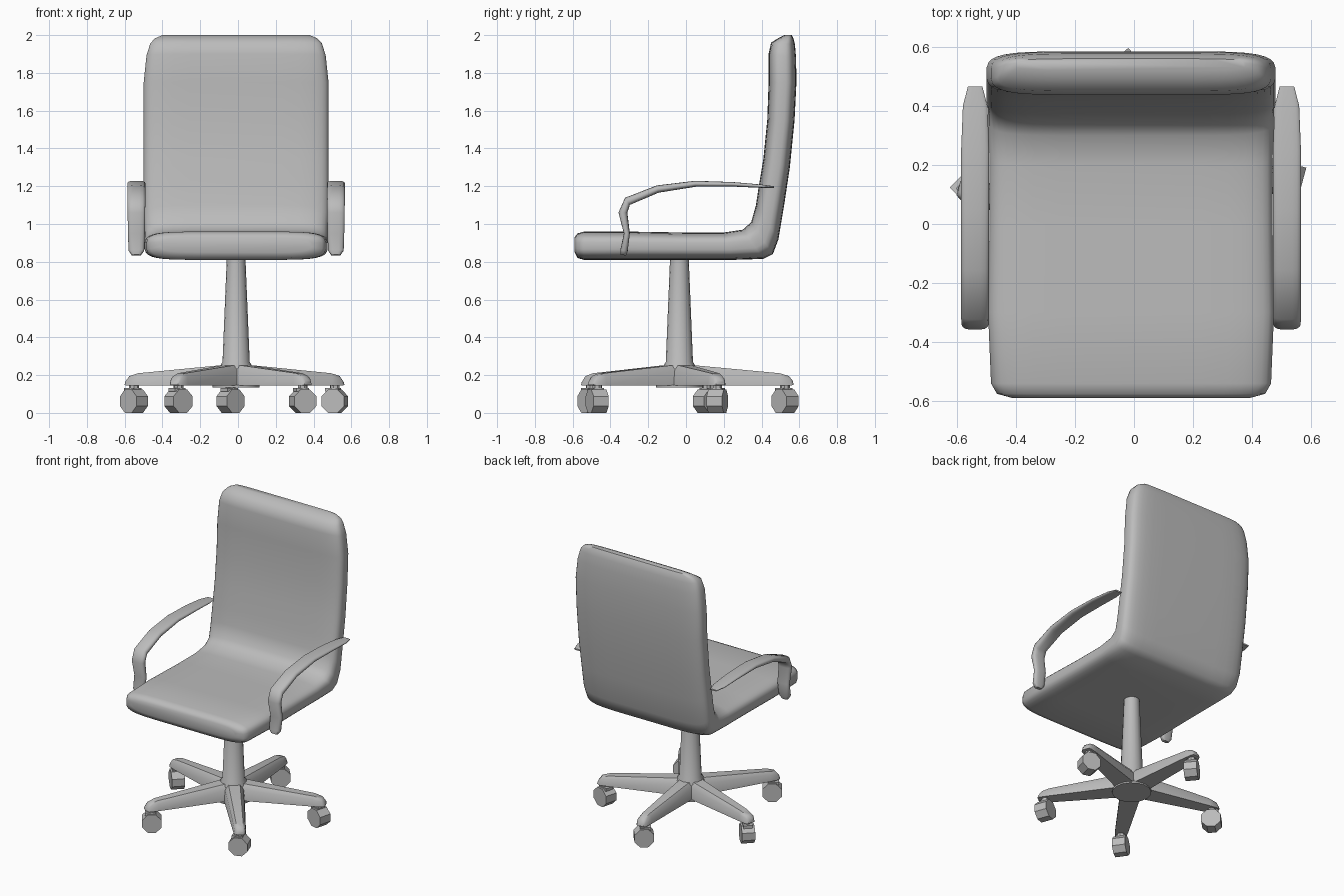
import bpy
import bmesh
from math import sin, cos, pi, radians, copysign
from mathutils import Vector, Matrix

if "Cube" in bpy.data.objects:
    bpy.data.objects.remove(bpy.data.objects["Cube"])

GREY = (0.5, 0.5, 0.5, 1.0)
grey = bpy.data.materials.new("plain_grey")
grey.use_nodes = True
grey.diffuse_color = GREY
grey.node_tree.nodes["Principled BSDF"].inputs["Base Color"].default_value = GREY

HUB = Vector((-0.01, -0.035, 0))
MID = -0.01


def finish(name, bm, angle=40):
    """Turn a bmesh into a shaded grey object."""
    bmesh.ops.recalc_face_normals(bm, faces=bm.faces[:])
    mesh = bpy.data.meshes.new(name)
    bm.to_mesh(mesh)
    bm.free()
    mesh.materials.append(grey)
    obj = bpy.data.objects.new(name, mesh)
    bpy.context.collection.objects.link(obj)
    bpy.ops.object.select_all(action="DESELECT")
    obj.select_set(True)
    bpy.context.view_layer.objects.active = obj
    bpy.ops.object.shade_smooth_by_angle(angle=radians(angle))
    return obj


def rounded(count, pu, pv):
    """Soft rectangular section in the -1..1 square."""
    def soft(v, p):
        return copysign(abs(v) ** p, v)
    angles = [2 * pi * (i + 0.5) / count for i in range(count)]
    return [(soft(cos(a), pu), soft(sin(a), pv)) for a in angles]


def loft(name, stations, section, x=0, angle=40):
    """Skin a section along (top y, top z, bottom y, bottom z, half width)."""
    bm = bmesh.new()
    rings = []
    for ty, tz, by, bz, half in stations:
        ring = []
        for u, v in section:
            t = (v + 1) / 2
            ring.append(bm.verts.new((x + u * half, by + (ty - by) * t, bz + (tz - bz) * t)))
        rings.append(ring)
    n = len(section)
    for a, b in zip(rings, rings[1:]):
        for i in range(n):
            j = (i + 1) % n
            bm.faces.new((a[i], a[j], b[j], b[i]))
    bm.faces.new(rings[0])
    bm.faces.new(rings[-1])
    return finish(name, bm, angle)


def ribbon(path):
    """Stations for a strip from (y, z, half thickness, half width)."""
    out = []
    for i, (y, z, thick, half) in enumerate(path):
        p, q = path[max(i - 1, 0)], path[min(i + 1, len(path) - 1)]
        d = Vector((q[0] - p[0], q[1] - p[1])).normalized()
        out.append((y - d.y * thick, z + d.x * thick, y + d.y * thick, z - d.x * thick, half))
    return out


def lathe(name, profile, sides):
    """Stack of rings (radius, z) around the hub axis."""
    bm = bmesh.new()
    rings = []
    for r, z in profile:
        rings.append([bm.verts.new((r * cos(2 * pi * i / sides), r * sin(2 * pi * i / sides), z))
                      for i in range(sides)])
    for a, b in zip(rings, rings[1:]):
        for i in range(sides):
            j = (i + 1) % sides
            bm.faces.new((a[i], a[j], b[j], b[i]))
    bm.faces.new(rings[0])
    bm.faces.new(rings[-1])
    obj = finish(name, bm)
    obj.location = HUB
    return obj


# Padded shell: seat running up into the backrest
loft("seat_and_back", [
    (-0.59, 0.93, -0.59, 0.85, 0.40),
    (-0.575, 0.95, -0.575, 0.82, 0.455),
    (-0.54, 0.96, -0.54, 0.81, 0.475),
    (-0.3, 0.96, -0.3, 0.81, 0.485),
    (0, 0.955, 0, 0.81, 0.48),
    (0.2, 0.955, 0.25, 0.81, 0.48),
    (0.3, 0.97, 0.41, 0.815, 0.485),
    (0.345, 1.01, 0.46, 0.84, 0.485),
    (0.37, 1.1, 0.49, 0.92, 0.49),
    (0.385, 1.2, 0.52, 1.1, 0.49),
    (0.41, 1.35, 0.55, 1.3, 0.49),
    (0.43, 1.55, 0.575, 1.55, 0.49),
    (0.437, 1.75, 0.585, 1.75, 0.49),
    (0.437, 1.9, 0.583, 1.88, 0.475),
    (0.45, 1.96, 0.577, 1.95, 0.455),
    (0.49, 1.985, 0.57, 1.98, 0.43),
    (0.52, 2, 0.56, 2, 0.39),
], rounded(32, 0.3, 0.6), MID, 60)

# Armrests
arm = ribbon([
    (-0.332, 0.835, 0.015, 0.025),
    (-0.328, 0.86, 0.02, 0.042),
    (-0.313, 0.95, 0.016, 0.045),
    (-0.334, 1.06, 0.024, 0.047),
    (-0.31, 1.12, 0.023, 0.048),
    (-0.15, 1.185, 0.02, 0.048),
    (0.05, 1.213, 0.016, 0.048),
    (0.25, 1.21, 0.012, 0.048),
    (0.4, 1.2, 0.009, 0.042),
    (0.465, 1.195, 0.005, 0.025),
])
for side, label in ((1, "left"), (-1, "right")):
    loft(label + "_armrest", arm, rounded(16, 0.6, 0.8), MID + side * 0.528, 60)

# Column and the disc under the hub
lathe("column", [(0.09, 0.15), (0.09, 0.24), (0.072, 0.27), (0.049, 0.83)], 16)
lathe("hub_disc", [(0.125, 0.135), (0.125, 0.148)], 16)

# Five legs with casters; each caster swivels its own way
leg_section = [(-1, -1), (1, -1), (0.9, 0.4), (0.55, 1), (-0.55, 1), (-0.9, 0.4)]
leg = [
    (0.03, 0.255, 0.03, 0.145, 0.07),
    (0.1, 0.25, 0.1, 0.145, 0.065),
    (0.53, 0.21, 0.53, 0.145, 0.042),
    (0.58, 0.195, 0.59, 0.145, 0.036),
    (0.6, 0.17, 0.605, 0.148, 0.025),
]
for i, swivel in enumerate((75, 130, 45, 125, 110)):
    turn = radians(21 + 72 * i)
    obj = loft(f"leg_{i + 1}", leg, leg_section)
    obj.location = HUB
    obj.rotation_euler.z = turn - pi / 2

    # Octagonal wheel, hood over it and a stem up into the leg
    bm = bmesh.new()
    spin = Matrix.Rotation(pi / 2, 4, "Y") @ Matrix.Rotation(pi / 8, 4, "Z")
    bmesh.ops.create_cone(bm, cap_ends=True, segments=8, radius1=0.067, radius2=0.067,
                          depth=0.085, matrix=Matrix.Translation((0, 0, 0.062)) @ spin)
    bmesh.ops.create_cube(bm, size=1, matrix=Matrix.Translation((0, 0.01, 0.122))
                          @ Matrix.Diagonal((0.06, 0.07, 0.02, 1)))
    bmesh.ops.create_cone(bm, cap_ends=True, segments=8, radius1=0.026, radius2=0.026,
                          depth=0.06, matrix=Matrix.Translation((0, 0, 0.13)))
    obj = finish(f"caster_{i + 1}", bm, 30)
    obj.location = HUB + Vector((cos(turn), sin(turn), 0)) * 0.56
    obj.rotation_euler.z = radians(swivel)
